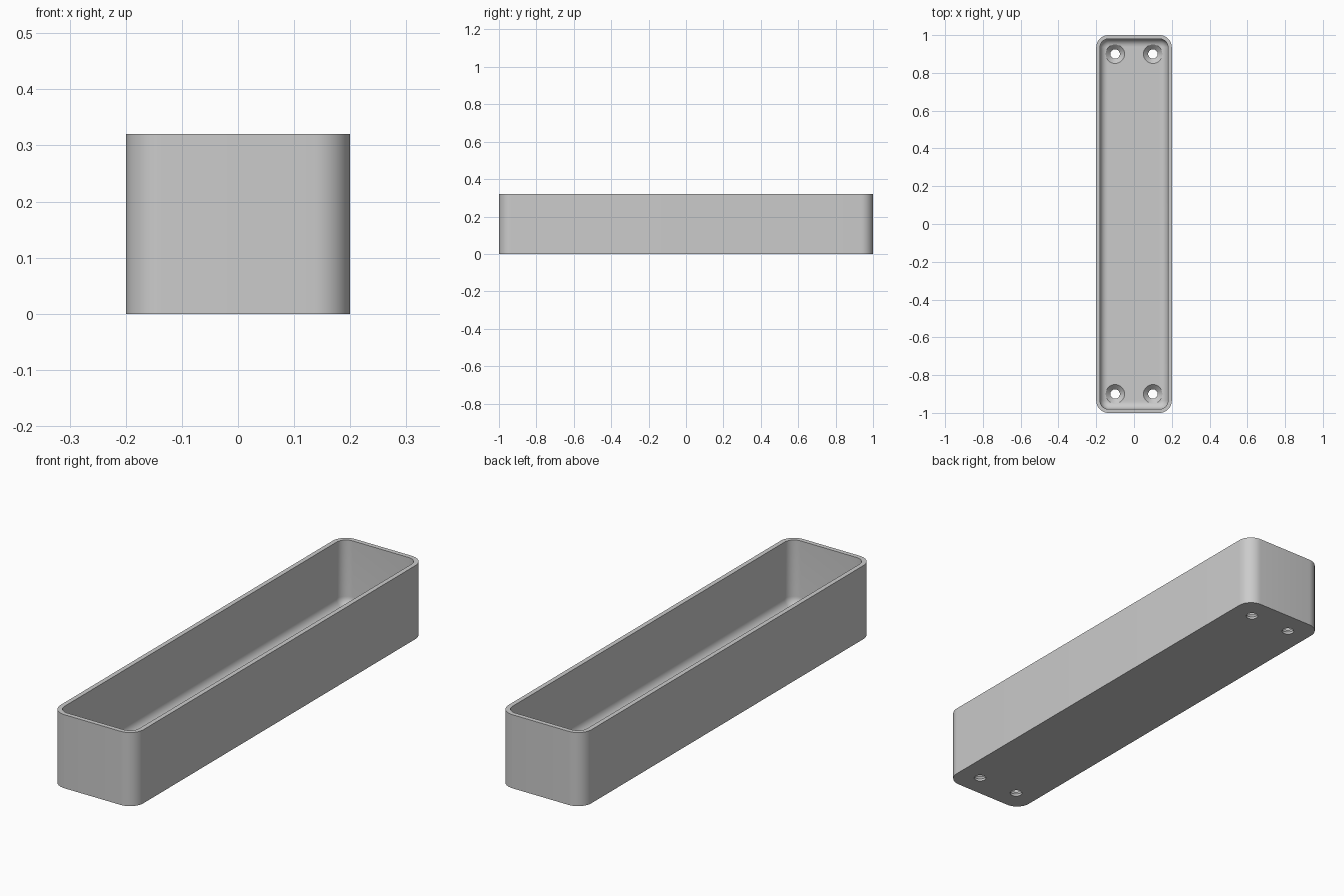
import bpy, bmesh, math

if "Cube" in bpy.data.objects:
    bpy.data.objects.remove(bpy.data.objects["Cube"])

HALF_X, HALF_Y, HEIGHT = 0.2, 1.0, 0.32
CORNER, WALL, FLOOR, FILLET = 0.065, 0.02, 0.035, 0.04
STEPS = 10

grey = bpy.data.materials.new("plain grey")
grey.use_nodes = True
colour = (0.6, 0.6, 0.6, 1)
grey.diffuse_color = colour
grey.node_tree.nodes["Principled BSDF"].inputs["Base Color"].default_value = colour


def rounded_loop(inset, z):
    """Rounded rectangle, inset from the outer outline."""
    r = CORNER - inset
    points = []
    for quarter, (sx, sy) in enumerate([(1, 1), (-1, 1), (-1, -1), (1, -1)]):
        for i in range(STEPS + 1):
            a = (quarter + i / STEPS) * math.pi / 2
            points.append((sx * (HALF_X - CORNER) + r * math.cos(a),
                           sy * (HALF_Y - CORNER) + r * math.sin(a), z))
    return points


def circle_loop(x, y, radius, z, sides=32):
    return [(x + radius * math.cos(2 * math.pi * i / sides),
             y + radius * math.sin(2 * math.pi * i / sides), z) for i in range(sides)]


def loft(name, loops):
    """Skin successive loops and cap both ends."""
    bm = bmesh.new()
    rings = [[bm.verts.new(p) for p in loop] for loop in loops]
    n = len(rings[0])
    for a, b in zip(rings, rings[1:]):
        for i in range(n):
            j = (i + 1) % n
            bm.faces.new((a[i], a[j], b[j], b[i]))
    bm.faces.new(rings[0][::-1])
    bm.faces.new(rings[-1])
    bmesh.ops.recalc_face_normals(bm, faces=bm.faces)
    mesh = bpy.data.meshes.new(name)
    bm.to_mesh(mesh)
    bm.free()
    mesh.materials.append(grey)
    obj = bpy.data.objects.new(name, mesh)
    bpy.context.collection.objects.link(obj)
    return obj


# Tray: outer wall, rim, inner wall, then the fillet down to the floor
loops = [rounded_loop(0, 0), rounded_loop(0, HEIGHT), rounded_loop(WALL, HEIGHT)]
for i in range(STEPS + 1):
    a = i / STEPS * math.pi / 2
    loops.append(rounded_loop(WALL + FILLET * (1 - math.cos(a)),
                              FLOOR + FILLET * (1 - math.sin(a))))
tray = loft("tray", loops)
bpy.context.view_layer.objects.active = tray
tray.select_set(True)

# Countersunk screw holes near the four corners
for x in (-0.1, 0.1):
    for y in (-0.9, 0.9):
        profile = [(0.025, -0.05), (0.025, FLOOR - 0.025), (0.05, FLOOR), (0.05, FLOOR + 0.1)]
        cutter = loft("hole_cutter", [circle_loop(x, y, r, z) for r, z in profile])
        cutter.hide_render = True
        cut = tray.modifiers.new("screw_hole", "BOOLEAN")
        cut.operation = "DIFFERENCE"
        cut.solver = "EXACT"
        cut.object = cutter
        bpy.ops.object.modifier_apply(modifier=cut.name)
        bpy.data.objects.remove(cutter)

bpy.ops.object.shade_smooth_by_angle(angle=math.radians(30))
